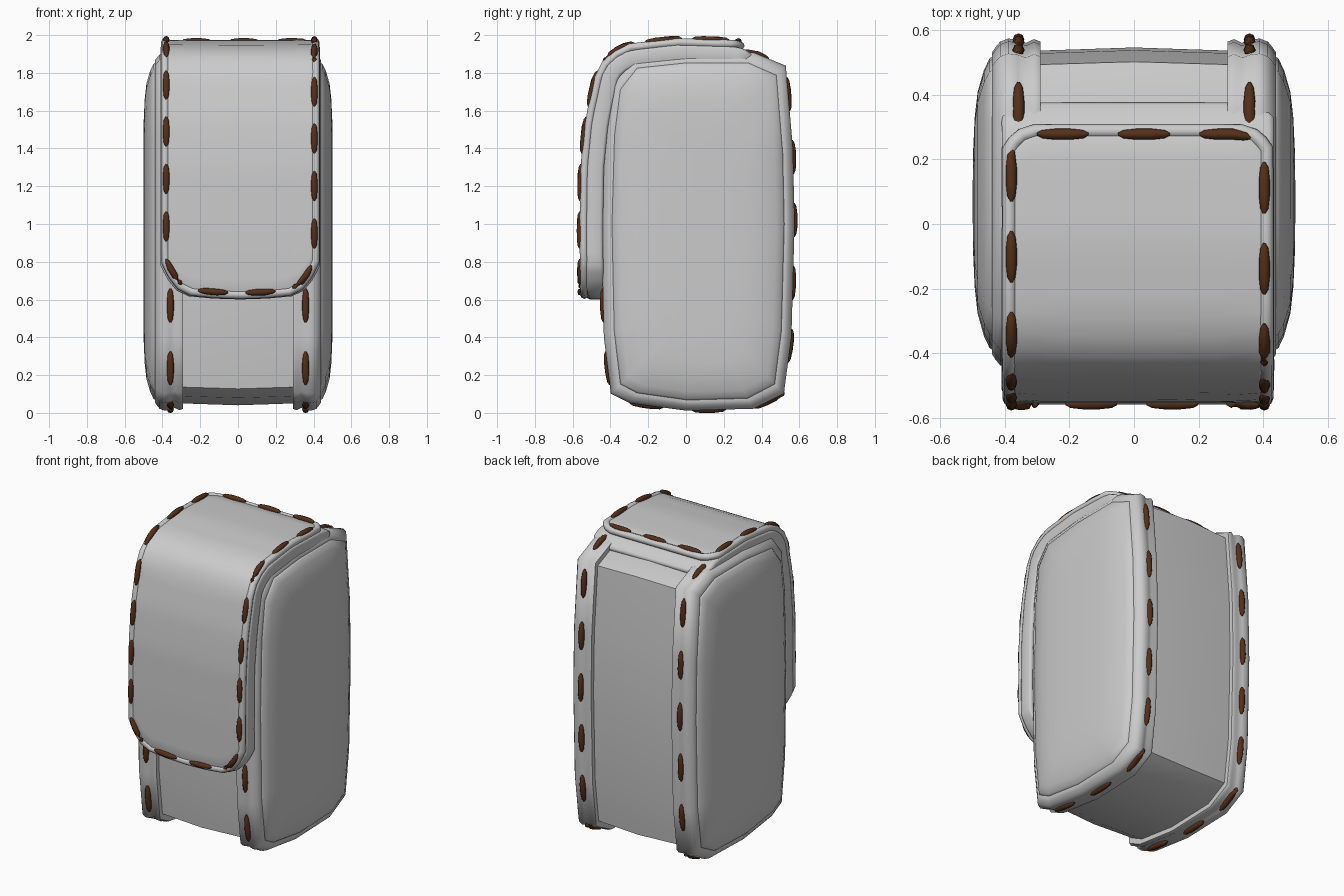
import bpy, math
from mathutils import Vector

if "Cube" in bpy.data.objects:
    bpy.data.objects.remove(bpy.data.objects["Cube"])

# Side outline (y, z) of the pouch body
OUT = [(-.40, .10), (-.30, .05), (0, .01), (.36, .02), (.52, .10), (.56, .40), (.577, 1.0),
       (.568, 1.4), (.53, 1.84), (.36, 1.91), (0, 1.91), (-.30, 1.88), (-.40, 1.76),
       (-.435, 1.5), (-.45, 1.0), (-.437, .40)]
CY, CZ = .07, .97

# Path (y, z) of the flap surface from front bottom over the top to the rear
FLAP = [(-.555, .60), (-.56, .95), (-.555, 1.3), (-.53, 1.55), (-.475, 1.8), (-.42, 1.89),
        (-.31, 1.95), (-.05, 1.98), (.26, 1.97), (.33, 1.95), (.40, 1.90)]
FLAP = [Vector(p) for p in FLAP]
CUM = [0]
for a, b in zip(FLAP, FLAP[1:]):
    CUM.append(CUM[-1] + (b - a).length)
LEN = CUM[-1]
SHIFT = .012


def make(name, verts, faces, angle=40):
    me = bpy.data.meshes.new(name)
    me.from_pydata([tuple(v) for v in verts], [], faces)
    me.shade_smooth()
    me.set_sharp_from_angle(angle=math.radians(angle))
    ob = bpy.data.objects.new(name, me)
    bpy.context.collection.objects.link(ob)
    return ob


def ring(x, inset):
    return [Vector((x, CY + (y - CY) * (1 - inset / .51), CZ + (z - CZ) * (1 - inset / .95)))
            for y, z in OUT]


def loft(name, rings, angle=40, cap=False, loop=False):
    n, m = len(OUT), len(rings)
    verts = [v for x, d in rings for v in ring(x, d)]
    faces = []
    for k in range(m if loop else m - 1):
        k2 = (k + 1) % m
        for i in range(n):
            j = (i + 1) % n
            faces.append((k * n + i, k * n + j, k2 * n + j, k2 * n + i))
    if cap:
        faces += [tuple(range(n))[::-1], tuple(range((m - 1) * n, m * n))]
    # loft direction +x with this outline order faces outward when x increases
    if rings[0][0] > rings[-1][0] or (loop and rings[0][0] < 0):
        faces = [f[::-1] for f in faces]
    return make(name, verts, [f[::-1] for f in faces], angle)


def flap_point(x, s, off=0):
    s = max(0, min(LEN - 1e-6, s))
    k = max(i for i in range(len(CUM) - 1) if CUM[i] <= s)
    t = (s - CUM[k]) / (CUM[k + 1] - CUM[k])

    def normal(i):
        d = FLAP[min(i + 1, len(FLAP) - 1)] - FLAP[max(i - 1, 0)]
        return Vector((-d.y, d.x)).normalized()
    p = FLAP[k].lerp(FLAP[k + 1], t) + normal(k).lerp(normal(k + 1), t) * off
    return Vector((x + SHIFT, p.x, p.y))


def flap_range(u, s0, s1):
    a = abs(u)
    lo = s0 + .04 * u * u + .14 * max(0, (a - .65) / .35) ** 2.2
    return lo, s1 - .06 * max(0, (a - .8) / .2) ** 2


US = [-1, -.96, -.9, -.8, -.65, -.35, 0, .35, .65, .8, .9, .96, 1]


def flap_layer(name, w, s0, s1, off, thick, bevel):
    rows, n, verts, faces = 28, len(US), [], []
    for r in range(rows + 1):
        for u in US:
            lo, hi = flap_range(u, s0, s1)
            verts.append(flap_point(u * w, lo + (hi - lo) * r / rows, off))
    for r in range(rows):
        for i in range(n - 1):
            a = r * n + i
            faces.append((a, a + 1, a + n + 1, a + n))
    ob = make(name, verts, faces)
    so = ob.modifiers.new("thickness", 'SOLIDIFY')
    so.thickness, so.offset = thick, -1
    be = ob.modifiers.new("edge", 'BEVEL')
    be.width, be.segments, be.limit_method, be.angle_limit = bevel, 2, 'ANGLE', math.radians(50)
    return ob


def flap_outline(w, s0, s1, off):
    front = [flap_point(u * w, flap_range(u, s0, s1)[0], off) for u in US]
    rear = [flap_point(u * w, flap_range(u, s0, s1)[1], off) for u in reversed(US)]
    lo, hi = flap_range(1, s0, s1)
    ss = [lo + (hi - lo) * i / 20 for i in range(1, 20)]
    return (front + [flap_point(w, s, off) for s in ss] + rear
            + [flap_point(-w, s, off) for s in reversed(ss)])


def piping(name, pts, radius):
    cu = bpy.data.curves.new(name, 'CURVE')
    cu.dimensions, cu.bevel_depth, cu.bevel_resolution = '3D', radius, 2
    sp = cu.splines.new('POLY')
    sp.points.add(len(pts) - 1)
    for q, p in zip(sp.points, pts):
        q.co = (*p, 1)
    sp.use_cyclic_u = True
    ob = bpy.data.objects.new(name, cu)
    bpy.context.collection.objects.link(ob)


thread = bpy.data.materials.new("brown_thread")
thread.diffuse_color = (.09, .03, .01, 1)
thread.use_nodes = True
thread.node_tree.nodes["Principled BSDF"].inputs["Base Color"].default_value = thread.diffuse_color


def stitches(name, pts, count, length, radius, start=0, skip=None):
    """Spindle-shaped stitches spaced evenly round a closed path."""
    pts = pts + [pts[0]]
    cum = [0]
    for a, b in zip(pts, pts[1:]):
        cum.append(cum[-1] + (b - a).length)

    def at(s):
        s %= cum[-1]
        k = max(i for i in range(len(cum) - 1) if cum[i] <= s)
        return pts[k].lerp(pts[k + 1], (s - cum[k]) / max(1e-9, cum[k + 1] - cum[k]))
    verts, faces, sides = [], [], 8
    prof = [(-.5, .25), (-.4, .75), (-.15, 1), (.15, 1), (.4, .75), (.5, .25)]
    for c in range(count):
        s = start + cum[-1] * c / count
        if skip and skip(at(s)):
            continue
        base = len(verts)
        for t, r in prof:
            p = at(s + t * length)
            d = (at(s + t * length + .03) - at(s + t * length - .03)).normalized()
            e = d.orthogonal().normalized()
            f = d.cross(e)
            for i in range(sides):
                a = 2 * math.pi * i / sides
                verts.append(p + (e * math.cos(a) + f * math.sin(a)) * radius * r)
        for k in range(len(prof) - 1):
            for i in range(sides):
                j = (i + 1) % sides
                a = base + k * sides
                faces.append((a + i, a + j, a + sides + j, a + sides + i))
        faces.append(tuple(base + i for i in reversed(range(sides))))
        faces.append(tuple(base + (len(prof) - 1) * sides + i for i in range(sides)))
    make(name, verts, faces, 60).data.materials.append(thread)


# Centre band running round front, bottom, back and top
loft("gusset_band", [(-.42, .045), (-.3, .04), (0, .03), (.3, .04), (.42, .045)], cap=True)

# Seam strips, bulging side panels and strip stitching, left and right
for side, sg in (("left", -1), ("right", 1)):
    loft(side + "_seam_strip", [(sg * x, d) for x, d in (
        (.29, .05), (.29, .012), (.31, .004), (.335, .016), (.36, .006), (.39, .002),
        (.415, .012), (.43, .03), (.44, .045), (.435, .07), (.40, .08))], 60, loop=True)
    loft(side + "_panel", [(sg * x, d) for x, d in (
        (.40, .055), (.435, .055), (.448, .065), (.465, .10), (.485, .17), (.494, .25),
        (.499, .36), (.5, .46))], 60, cap=True)
    stitches(side + "_strip_stitches", ring(sg * .358, .004), 16, .18, .018, .2,
             lambda p: p.y < .33 and p.z > .7)

# Flap: thick backing, raised panel, rim piping and stitching
flap_layer("flap_backing", .422, 0, LEN, -.03, .09, .03)
flap_layer("flap_panel", .39, .035, LEN - .14, -.005, .04, .008)
piping("flap_rim", flap_outline(.398, .025, LEN - .125, -.018), .022)
stitches("flap_stitches", flap_outline(.392, .035, LEN - .14, .002), 21, .16, .017, .08)
